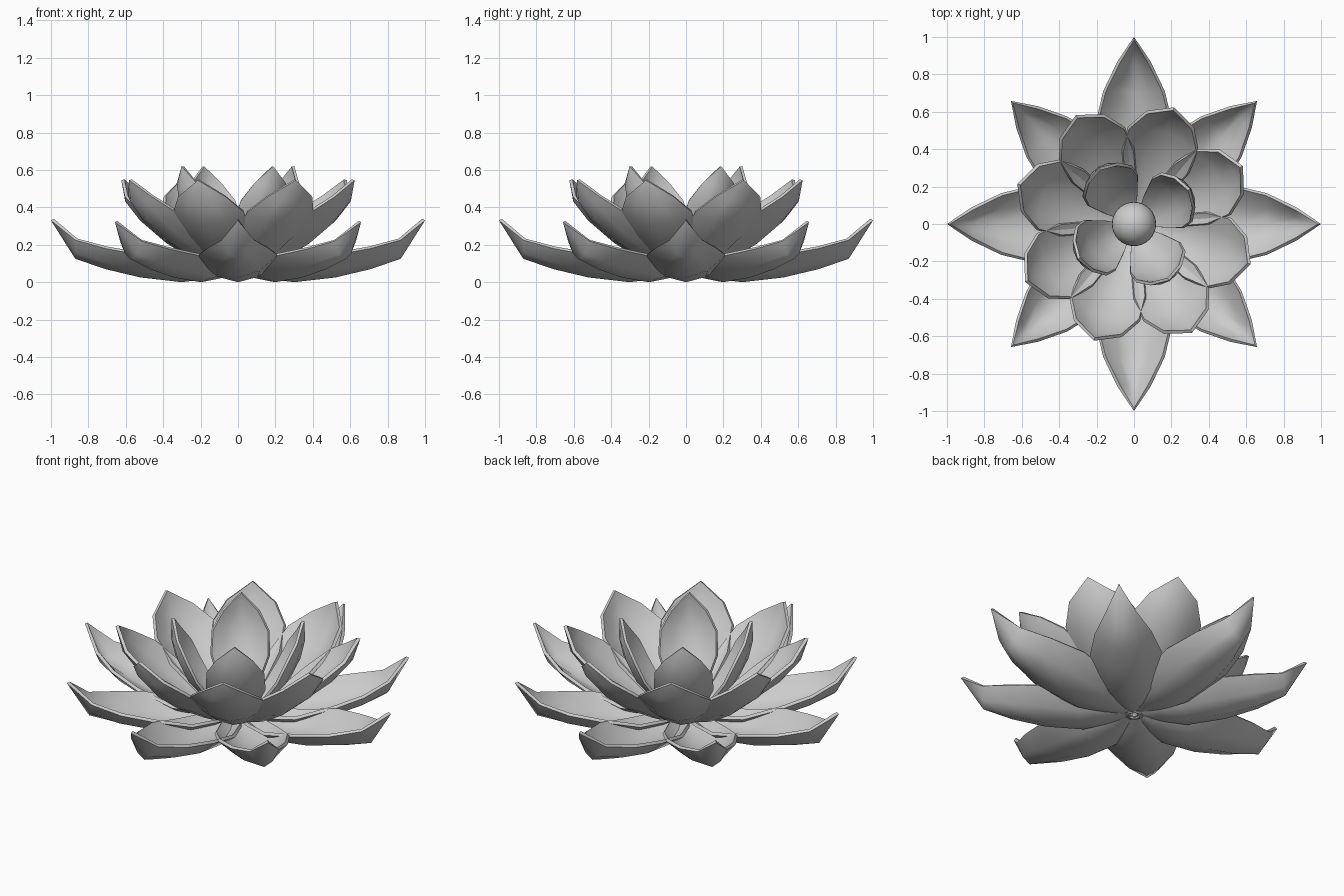
import bpy, bmesh, math

if "Cube" in bpy.data.objects:
    bpy.data.objects.remove(bpy.data.objects["Cube"])

COLS = (-1, -0.55, 0, 0.55, 1)


def petal_mesh(name, stations, lift_dir):
    """Cupped petal along +x. Stations: (radius, height, half width, edge lift)."""
    bm = bmesh.new()
    rows = []
    for r, z, w, lift in stations:
        rows.append([bm.verts.new((r + lift_dir[0] * lift * u * u, w * u,
                                   z + lift_dir[1] * lift * u * u)) for u in COLS])
    for a, b in zip(rows, rows[1:]):
        for j in range(len(COLS) - 1):
            bm.faces.new((a[j], b[j], b[j + 1], a[j + 1]))
    # collapse the tip row to a point
    bmesh.ops.remove_doubles(bm, verts=bm.verts, dist=0.0005)
    for f in bm.faces:
        f.smooth = True
    me = bpy.data.meshes.new(name)
    bm.to_mesh(me)
    bm.free()
    return me


def ring(name, stations, lift_dir, placements, thick):
    for i, (deg, scale) in enumerate(placements):
        ob = bpy.data.objects.new(f"{name}_{i + 1}", petal_mesh(name, stations, lift_dir))
        bpy.context.collection.objects.link(ob)
        ob.rotation_euler.z = math.radians(deg)
        ob.scale = (scale, scale, 0.97 if scale < 1 else 1)
        m = ob.modifiers.new("thickness", 'SOLIDIFY')
        m.thickness = thick
        m.offset = 1
        bpy.ops.object.select_all(action='DESELECT')
        ob.select_set(True)
        bpy.context.view_layer.objects.active = ob
        bpy.ops.object.modifier_apply(modifier=m.name)
        bpy.ops.object.shade_smooth_by_angle(angle=math.radians(50))


# outer spreading petals, alternating long and short
ring("outer_petal",
     [(0.02, 0.05, 0.03, 0), (0.15, 0.02, 0.13, 0.06), (0.30, 0.0, 0.19, 0.09),
      (0.52, 0.025, 0.21, 0.12), (0.71, 0.07, 0.165, 0.11),
      (0.87, 0.125, 0.088, 0.10), (1.0, 0.33, 0, 0)],
     (0, 1), [(45 * k, 1 if k % 2 == 0 else 0.93) for k in range(8)], 0.018)

# middle rising petals
ring("middle_petal",
     [(0.03, 0.04, 0.03, 0), (0.22, 0.10, 0.12, 0.05), (0.40, 0.205, 0.19, 0.08),
      (0.53, 0.31, 0.20, 0.08), (0.62, 0.42, 0.135, 0.045), (0.66, 0.545, 0, 0)],
     (-0.6, 0.8), [(a + 90 * k, 1) for k in range(4) for a in (28, 71)], 0.018)

# inner upright petals
ring("inner_petal",
     [(0.03, 0.06, 0.02, 0), (0.16, 0.14, 0.10, 0.04), (0.28, 0.28, 0.16, 0.07),
      (0.335, 0.40, 0.155, 0.07), (0.36, 0.51, 0.10, 0.04), (0.355, 0.62, 0, 0)],
     (-0.9, 0.45), [(32 + 90 * k, 1) for k in range(4)], 0.016)

# central seed ball
bpy.ops.mesh.primitive_uv_sphere_add(segments=32, ring_count=16, radius=0.118,
                                     location=(0, 0, 0.25))
bpy.context.object.name = "seed_ball"
bpy.ops.object.shade_smooth()
